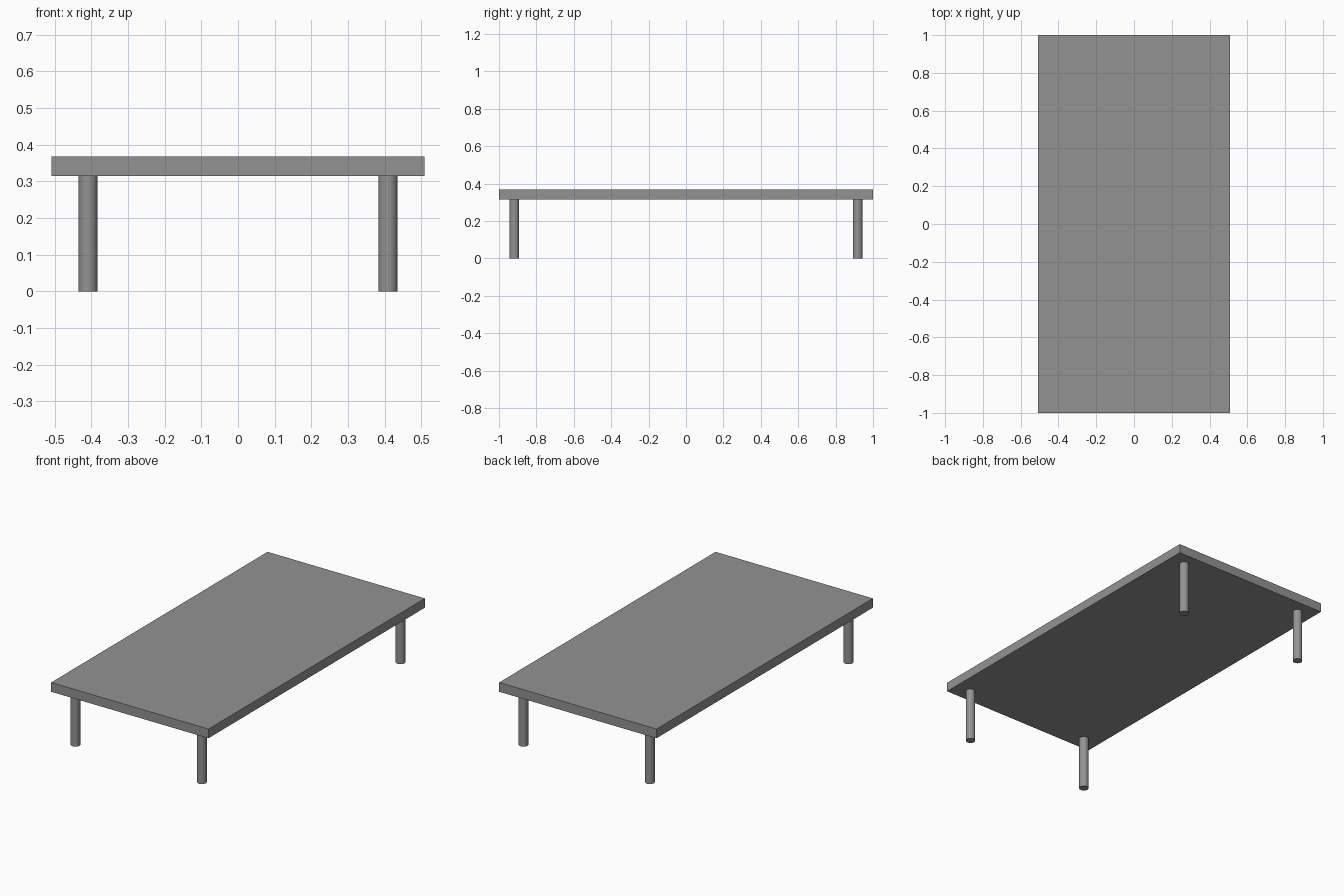
import bpy

if "Cube" in bpy.data.objects:
    bpy.data.objects.remove(bpy.data.objects["Cube"])

TOP_Z, UNDER_Z = 0.368, 0.314
LEG_X, LEG_Y, LEG_R = 0.409, 0.918, 0.026

grey = bpy.data.materials.new("dark_grey")
grey.diffuse_color = (0.29, 0.29, 0.29, 1)
grey.use_nodes = True
grey.node_tree.nodes["Principled BSDF"].inputs["Base Color"].default_value = grey.diffuse_color

# Table top slab
bpy.ops.mesh.primitive_cube_add(size=1, location=(0, 0, (TOP_Z + UNDER_Z) / 2))
top = bpy.context.object
top.name = "table_top"
top.scale = (1.018, 2.0, TOP_Z - UNDER_Z)
bpy.ops.object.transform_apply(location=False, rotation=False, scale=True)
top.data.materials.append(grey)


# Round leg standing on the floor, meeting the underside of the top
def add_leg(name, x, y):
    bpy.ops.mesh.primitive_cylinder_add(vertices=32, radius=LEG_R, depth=UNDER_Z,
                                        location=(x, y, UNDER_Z / 2))
    leg = bpy.context.object
    leg.name = name
    leg.data.materials.append(grey)
    bpy.ops.object.shade_smooth_by_angle()


for y_name, sy in (("front", -1), ("back", 1)):
    for x_name, sx in (("left", -1), ("right", 1)):
        add_leg(f"{y_name}_{x_name}_leg", sx * LEG_X, sy * LEG_Y)
